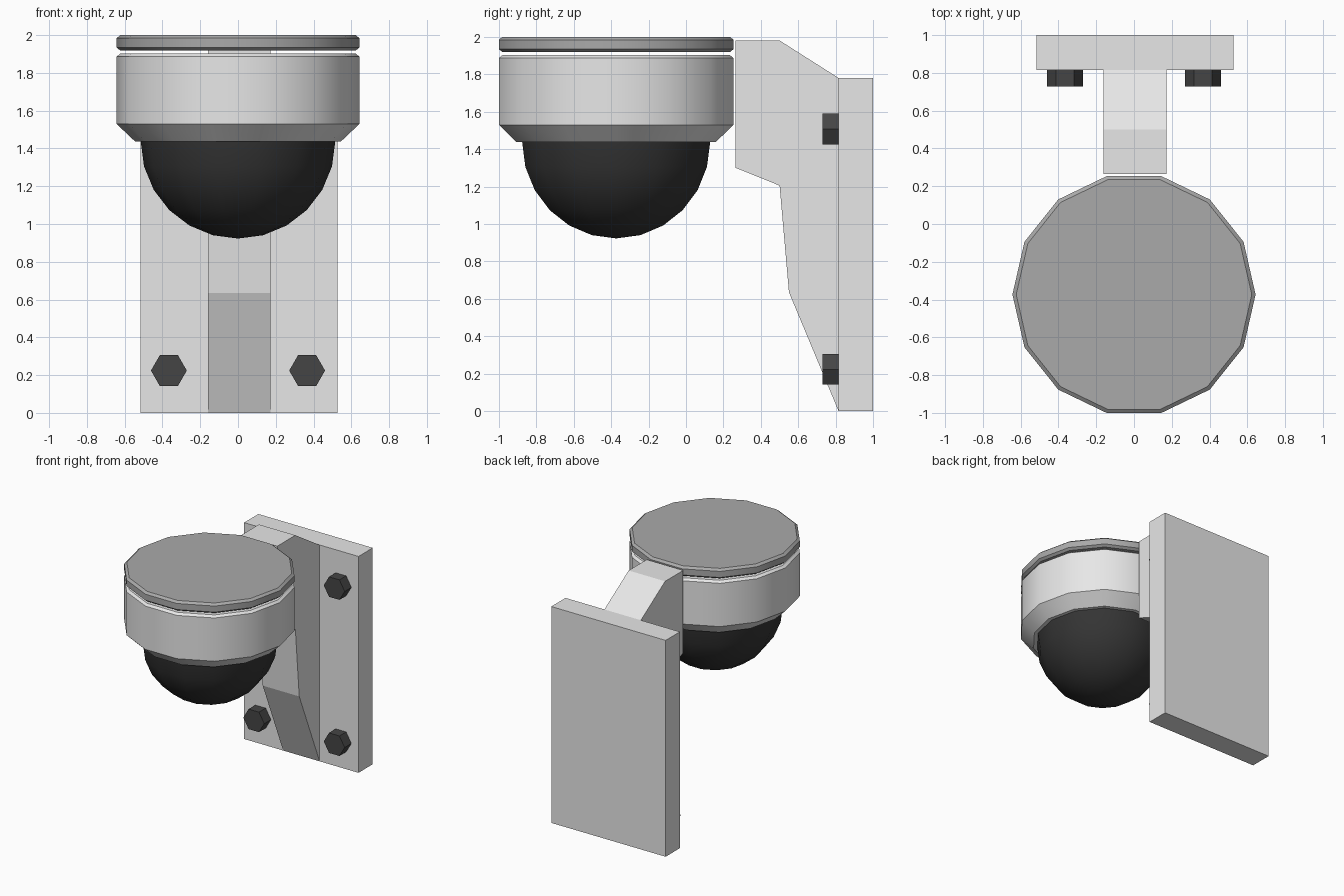
import bpy, bmesh, math

if "Cube" in bpy.data.objects:
    bpy.data.objects.remove(bpy.data.objects["Cube"])

SIDES = 14
CAM_Y = -0.373


def material(name, v):
    m = bpy.data.materials.new(name)
    m.diffuse_color = (v, v, v, 1)
    m.use_nodes = True
    m.node_tree.nodes["Principled BSDF"].inputs["Base Color"].default_value = m.diffuse_color
    return m


LIGHT = material("light grey", 0.80)
MID = material("mid grey", 0.40)
DOME = material("black glass", 0.035)
BOLT = material("dark steel", 0.06)


def finish(name, bm, mat, smooth=False):
    bmesh.ops.recalc_face_normals(bm, faces=bm.faces)
    me = bpy.data.meshes.new(name)
    bm.to_mesh(me)
    bm.free()
    me.materials.append(mat)
    ob = bpy.data.objects.new(name, me)
    bpy.context.collection.objects.link(ob)
    if smooth:
        bpy.ops.object.select_all(action='DESELECT')
        ob.select_set(True)
        bpy.context.view_layer.objects.active = ob
        bpy.ops.object.shade_smooth_by_angle(angle=math.radians(30))
    return ob


def turned(name, profile, mat):
    """Closed solid turned around the camera axis from (radius, z) points."""
    bm = bmesh.new()
    rings = []
    for r, z in profile:
        n = 1 if r == 0 else SIDES
        rings.append([bm.verts.new((r * math.cos(2 * math.pi * i / SIDES),
                                    CAM_Y + r * math.sin(2 * math.pi * i / SIDES), z))
                      for i in range(n)])
    for a, b in zip(rings, rings[1:]):
        for i in range(SIDES):
            j = (i + 1) % SIDES
            if len(b) == 1:
                bm.faces.new((a[i], a[j], b[0]))
            else:
                bm.faces.new((a[i], a[j], b[j], b[i]))
    for ring in (rings[0], rings[-1]):
        if len(ring) > 1:
            bm.faces.new(ring)
    return finish(name, bm, mat, True)


def extruded(name, profile, x0, x1, mat):
    """Side profile of (y, z) points extruded along x."""
    bm = bmesh.new()
    face = bm.faces.new([bm.verts.new((x0, y, z)) for y, z in profile])
    geo = bmesh.ops.extrude_face_region(bm, geom=[face])["geom"]
    moved = [v for v in geo if isinstance(v, bmesh.types.BMVert)]
    bmesh.ops.translate(bm, verts=moved, vec=(x1 - x0, 0, 0))
    return finish(name, bm, mat)


# Camera: lid, housing and glass dome
turned("lid", [(0.623, 2.0), (0.643, 1.984), (0.643, 1.934), (0.623, 1.918)], MID)
turned("housing", [(0.623, 1.902), (0.643, 1.886), (0.643, 1.53), (0.545, 1.437)], LIGHT)
turned("dome", [(0.515 * math.cos(math.radians(a)) if a < 90 else 0,
                 1.438 - 0.515 * math.sin(math.radians(a))) for a in range(0, 91, 15)], DOME)

# Wall plate and bracket arm
extruded("wall_plate", [(0.815, 0), (1, 0), (1, 1.78), (0.815, 1.78)], -0.515, 0.526, LIGHT)
extruded("bracket_arm", [(0.265, 1.98), (0.5, 1.98), (0.815, 1.78), (0.815, 0),
                         (0.55, 0.635), (0.5, 1.205), (0.265, 1.30)], -0.16, 0.172, LIGHT)

# Hex bolt heads at the plate corners
for side, sx in (("left", -1), ("right", 1)):
    for level, z in (("lower", 0.224), ("upper", 1.508)):
        bm = bmesh.new()
        pts = [(sx * 0.366 + 0.095 * math.cos(math.pi * i / 3), 0.728,
                z + 0.095 * math.sin(math.pi * i / 3)) for i in range(6)]
        face = bm.faces.new([bm.verts.new(p) for p in pts])
        geo = bmesh.ops.extrude_face_region(bm, geom=[face])["geom"]
        bmesh.ops.translate(bm, verts=[v for v in geo if isinstance(v, bmesh.types.BMVert)],
                            vec=(0, 0.09, 0))
        finish(f"bolt_{level}_{side}", bm, BOLT)
